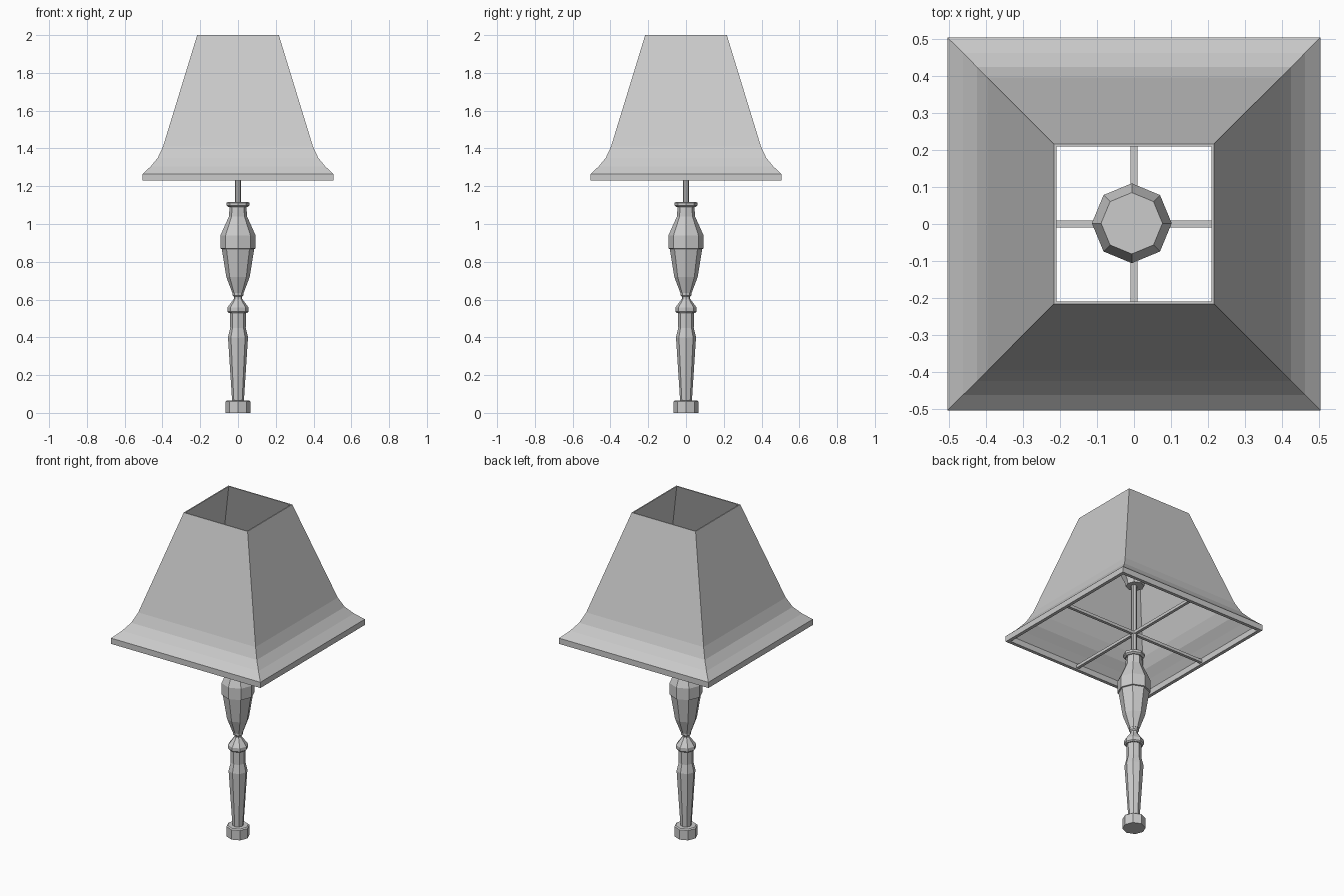
import bpy, bmesh, math

cube = bpy.data.objects.get("Cube")
if cube:
    bpy.data.objects.remove(cube, do_unlink=True)

grey = bpy.data.materials.new("plain grey")
grey.use_nodes = True
colour = (0.6, 0.6, 0.6, 1)
grey.diffuse_color = colour
grey.node_tree.nodes["Principled BSDF"].inputs["Base Color"].default_value = colour


def turned(name, profile, sides=8, phase=0.0, loop=False, centre=(0, 0)):
    """Sweep a (radius, height) profile round z; loop joins its two ends."""
    bm = bmesh.new()
    rings = []
    for r, z in profile:
        angles = [phase + math.tau * i / sides for i in range(sides)]
        rings.append([bm.verts.new((centre[0] + r * math.cos(a),
                                    centre[1] + r * math.sin(a), z)) for a in angles])
    pairs = list(zip(rings, rings[1:]))
    if loop:
        pairs.append((rings[-1], rings[0]))
    else:
        bm.faces.new(rings[0])
        bm.faces.new(rings[-1])
    for low, high in pairs:
        for i in range(sides):
            j = (i + 1) % sides
            bm.faces.new((low[i], low[j], high[j], high[i]))
    bmesh.ops.recalc_face_normals(bm, faces=bm.faces)
    mesh = bpy.data.meshes.new(name)
    bm.to_mesh(mesh)
    bm.free()
    mesh.materials.append(grey)
    obj = bpy.data.objects.new(name, mesh)
    bpy.context.collection.objects.link(obj)
    return obj


# Turned post, from the foot up
turned("foot", [(.065, 0), (.065, .06), (.058, .066)])
turned("lower_stem", [(.031, .06), (.053, .4), (.041, .45), (.042, .54)])
turned("stem_collar", [(.05, .53), (.056, .537), (.056, .558), (.021, .605),
                       (.021, .615), (.028, .622), (.028, .64)])
turned("urn", [(.03, .635), (.062, .72), (.086, .868), (.093, .87),
               (.093, .94), (.048, 1.04), (.044, 1.1)])
turned("urn_collar", [(.05, 1.09), (.061, 1.098), (.061, 1.112), (.055, 1.116)])

# Rod and bulb inside the shade
turned("rod", [(.016, 1.11), (.016, 1.56)])
turned("bulb", [(.052, 1.55), (.055, 1.57), (.108, 1.68), (.083, 1.76)],
       centre=(-.006, .002))

# Hollow square shade with a flared lip
outer = [(.505, 1.23), (.505, 1.265), (.462, 1.305), (.425, 1.35), (.397, 1.41), (.216, 2)]
inner = [(.209, 2), (.39, 1.41), (.418, 1.35), (.455, 1.305), (.485, 1.265), (.485, 1.23)]
turned("lampshade", [(w * math.sqrt(2), z) for w, z in outer + inner],
       sides=4, phase=math.pi / 4, loop=True)

# Cross bars holding the shade
for name, turn in (("cross_bar_side", 0), ("cross_bar_front", math.pi / 2)):
    bpy.ops.mesh.primitive_cube_add(size=1, location=(0, 0, 1.247), rotation=(0, 0, turn))
    bar = bpy.context.object
    bar.name = name
    bar.scale = (.98, .018, .018)
    bar.data.materials.append(grey)
